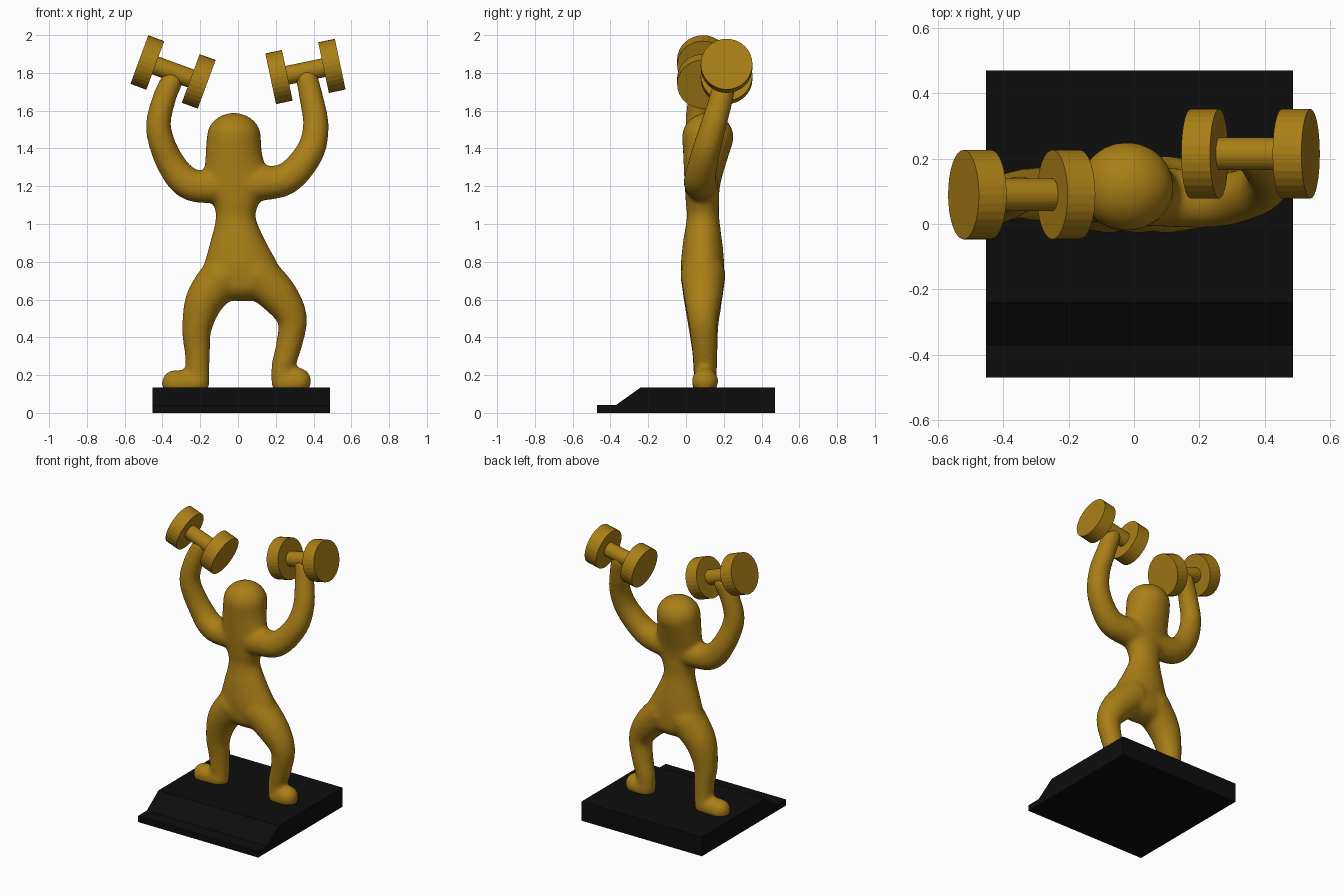
import bpy, bmesh, math
from mathutils import Vector, Matrix

if "Cube" in bpy.data.objects:
    bpy.data.objects.remove(bpy.data.objects["Cube"])


def material(name, color):
    m = bpy.data.materials.new(name)
    m.diffuse_color = color
    m.use_nodes = True
    m.node_tree.nodes["Principled BSDF"].inputs["Base Color"].default_value = m.diffuse_color
    return m


GOLD = material("gold", (0.40, 0.21, 0.008, 1))
BLACK = material("black", (0.004, 0.004, 0.004, 1))


def make_object(name, bm, mat):
    me = bpy.data.meshes.new(name)
    bm.to_mesh(me)
    bm.free()
    ob = bpy.data.objects.new(name, me)
    bpy.context.collection.objects.link(ob)
    me.materials.append(mat)
    return ob


def spline(pts, steps=6):
    """Catmull-Rom through points of any dimension."""
    p = [pts[0]] + pts + [pts[-1]]
    out = []
    for i in range(1, len(p) - 2):
        for k in range(steps):
            t = k / steps
            out.append([0.5 * (2 * b + (c - a) * t + (2 * a - 5 * b + 4 * c - d) * t * t
                               + (3 * b - a - 3 * c + d) * t ** 3)
                        for a, b, c, d in zip(p[i - 1], p[i], p[i + 1], p[i + 2])])
    out.append(list(pts[-1]))
    return out


def add_limb(bm, pts):
    """Chain of ellipsoids: x, y, z, then one radius or three."""
    for s in spline(pts):
        r = s[3:] if len(s) == 6 else [s[3]] * 3
        mat = Matrix.Translation(s[:3]) @ Matrix.Diagonal((*r, 1))
        bmesh.ops.create_icosphere(bm, subdivisions=3, radius=1, matrix=mat)


# Figure: blended limbs
TORSO = [(-0.022, .115, 1.46, .145, .138, .13), (-0.022, .105, 1.37, .152, .122, .08),
         (-0.01, .087, 1.22, .17, .097, .07), (-0.01, .087, 1.12, .125, .09, .06),
         (-0.012, .09, 1.03, .108, .088, .06), (0, .088, .9, .15, .106, .06),
         (.015, .088, .79, .195, .116, .07), (.025, .09, .69, .22, .112, .10)]
LEFT_ARM = [(-0.02, .09, 1.2, .085), (-0.24, .09, 1.205, .087), (-0.355, .09, 1.32, .077),
            (-0.42, .065, 1.5, .069), (-0.395, .07, 1.65, .064), (-0.35, .09, 1.76, .06)]
RIGHT_ARM = [(0, .085, 1.21, .09), (.13, .08, 1.215, .092), (.265, .075, 1.245, .085),
             (.38, .105, 1.38, .077), (.412, .145, 1.52, .07), (.39, .185, 1.66, .065),
             (.365, .21, 1.77, .06)]
LEFT_LEG = [(-0.08, .09, .72, .12), (-0.175, .09, .6, .103), (-0.218, .092, .45, .08),
            (-0.215, .1, .32, .069), (-0.213, .103, .16, .062)]
RIGHT_LEG = [(.1, .09, .73, .12), (.215, .09, .62, .103), (.287, .09, .5, .08),
             (.27, .098, .36, .07), (.24, .103, .25, .064), (.235, .103, .16, .06)]
LEFT_FOOT = [(-0.215, .1, .16, .066), (-0.335, .1, .158, .07)]
RIGHT_FOOT = [(.245, .1, .155, .064), (.318, .1, .168, .072)]

bm = bmesh.new()
for chain in (TORSO, LEFT_ARM, RIGHT_ARM, LEFT_LEG, RIGHT_LEG, LEFT_FOOT, RIGHT_FOOT):
    add_limb(bm, chain)
figure = make_object("figure", bm, GOLD)
rm = figure.modifiers.new("blend", 'REMESH')
rm.mode = 'VOXEL'
rm.voxel_size = 0.013
rm.use_smooth_shade = True
sm = figure.modifiers.new("soften", 'SMOOTH')
sm.factor = 0.5
sm.iterations = 14


# Dumbbells: handle and two weights
def dumbbell(name, a, b):
    a, b = Vector(a), Vector(b)
    d = (b - a).normalized()
    rot = d.to_track_quat('Z', 'Y').to_matrix().to_4x4()
    bm = bmesh.new()
    for centre, r, depth in ((a, .137, .09), (b, .137, .09), ((a + b) / 2, .05, (b - a).length)):
        bmesh.ops.create_cone(bm, cap_ends=True, segments=32, radius1=r, radius2=r,
                              depth=depth, matrix=Matrix.Translation(centre) @ rot)
    return make_object(name, bm, GOLD)


dumbbell("left_dumbbell", (-0.48, .09, 1.855), (-0.208, .09, 1.755))
dumbbell("right_dumbbell", (.217, .215, 1.778), (.497, .215, 1.837))

# Base: side profile extruded across x
profile = [(-.47, 0), (.47, 0), (.47, .135), (-.24, .135), (-.37, .042), (-.47, .042)]
bm = bmesh.new()
face = bm.faces.new([bm.verts.new((-.453, y, z)) for y, z in profile])
ext = bmesh.ops.extrude_face_region(bm, geom=[face])
bmesh.ops.translate(bm, vec=(.94, 0, 0),
                    verts=[v for v in ext["geom"] if isinstance(v, bmesh.types.BMVert)])
bmesh.ops.recalc_face_normals(bm, faces=bm.faces)
make_object("base", bm, BLACK)
